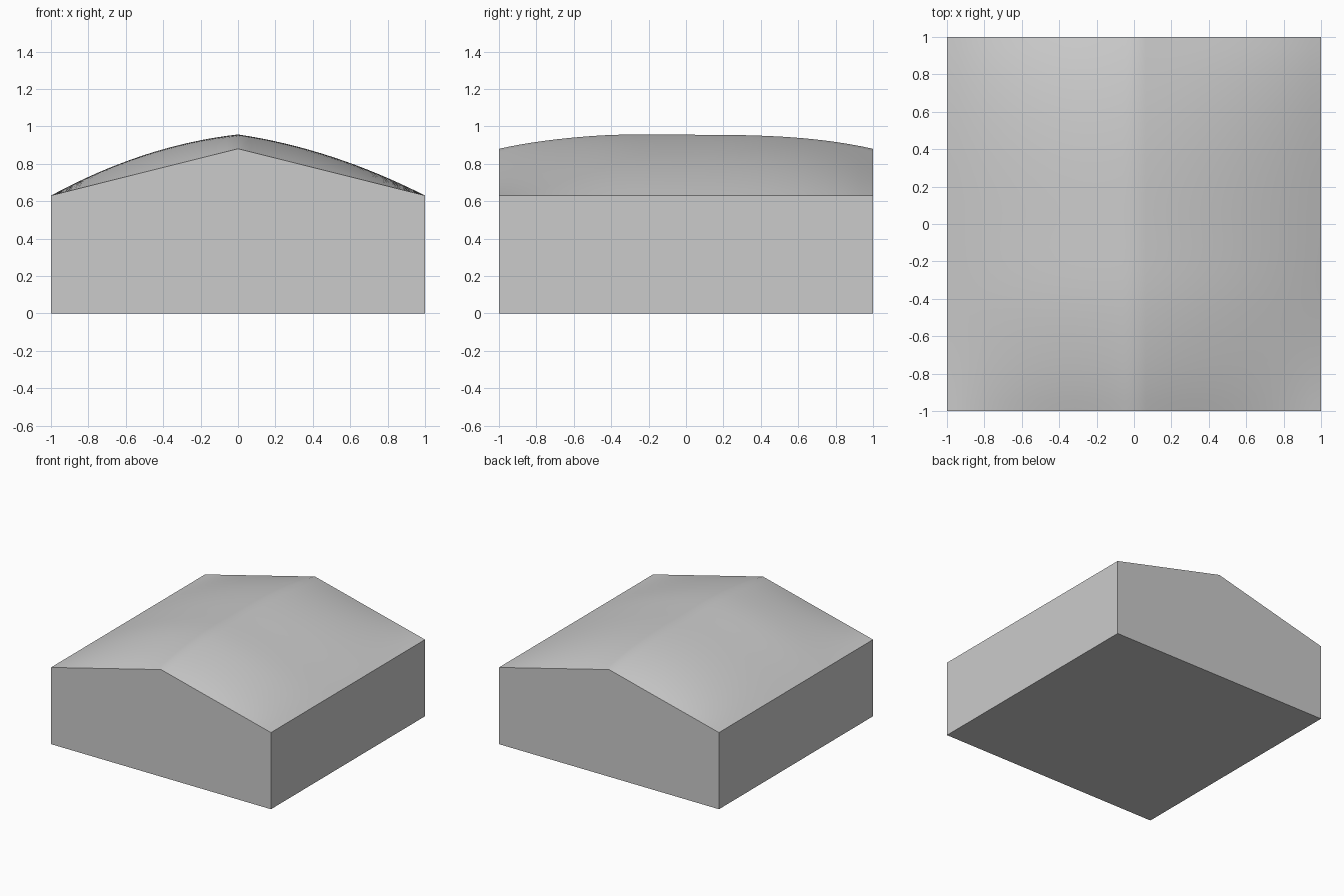
import bpy
import bmesh
import math

if "Cube" in bpy.data.objects:
    bpy.data.objects.remove(bpy.data.objects["Cube"])

EAVE, PITCH, CELLS = 0.63, 0.25, 32


def roof_height(x, y):
    """Gable roof, puffed out in the middle and pinned along its edges."""
    a = abs(x)
    across = (1 - a) * (0.075 + (0.21 if x < 0 else 0.175) * a)
    along = 1 - abs(y) ** 3 + 0.06 * math.exp(-((y + 0.4) / 0.25) ** 2) * (1 - y * y)
    return EAVE + PITCH * (1 - a) + across * along


# Plain grey
grey = bpy.data.materials.new("plain grey")
grey.use_nodes = True
colour = (0.6, 0.6, 0.6, 1)
grey.diffuse_color = colour
bsdf = next(n for n in grey.node_tree.nodes if n.type == 'BSDF_PRINCIPLED')
bsdf.inputs["Base Color"].default_value = colour

# Puffed roof surface
bm = bmesh.new()
bmesh.ops.create_grid(bm, x_segments=CELLS, y_segments=CELLS, size=1)
for v in bm.verts:
    v.co.z = roof_height(v.co.x, v.co.y)

# Walls dropped from the roof edge, then the floor
rim = [e for e in bm.edges if e.is_boundary]
walls = bmesh.ops.extrude_edge_only(bm, edges=rim)["geom"]
for v in walls:
    if isinstance(v, bmesh.types.BMVert):
        v.co.z = 0
floor_rim = [e for e in bm.edges if e.is_boundary]
bmesh.ops.contextual_create(bm, geom=floor_rim)
bmesh.ops.recalc_face_normals(bm, faces=bm.faces)

mesh = bpy.data.meshes.new("gabled_block")
bm.to_mesh(mesh)
bm.free()
mesh.materials.append(grey)
block = bpy.data.objects.new("gabled_block", mesh)
bpy.context.collection.objects.link(block)

# Smooth roof, crisp walls
bpy.ops.object.select_all(action='DESELECT')
block.select_set(True)
bpy.context.view_layer.objects.active = block
bpy.ops.object.shade_smooth_by_angle(angle=math.radians(35))
